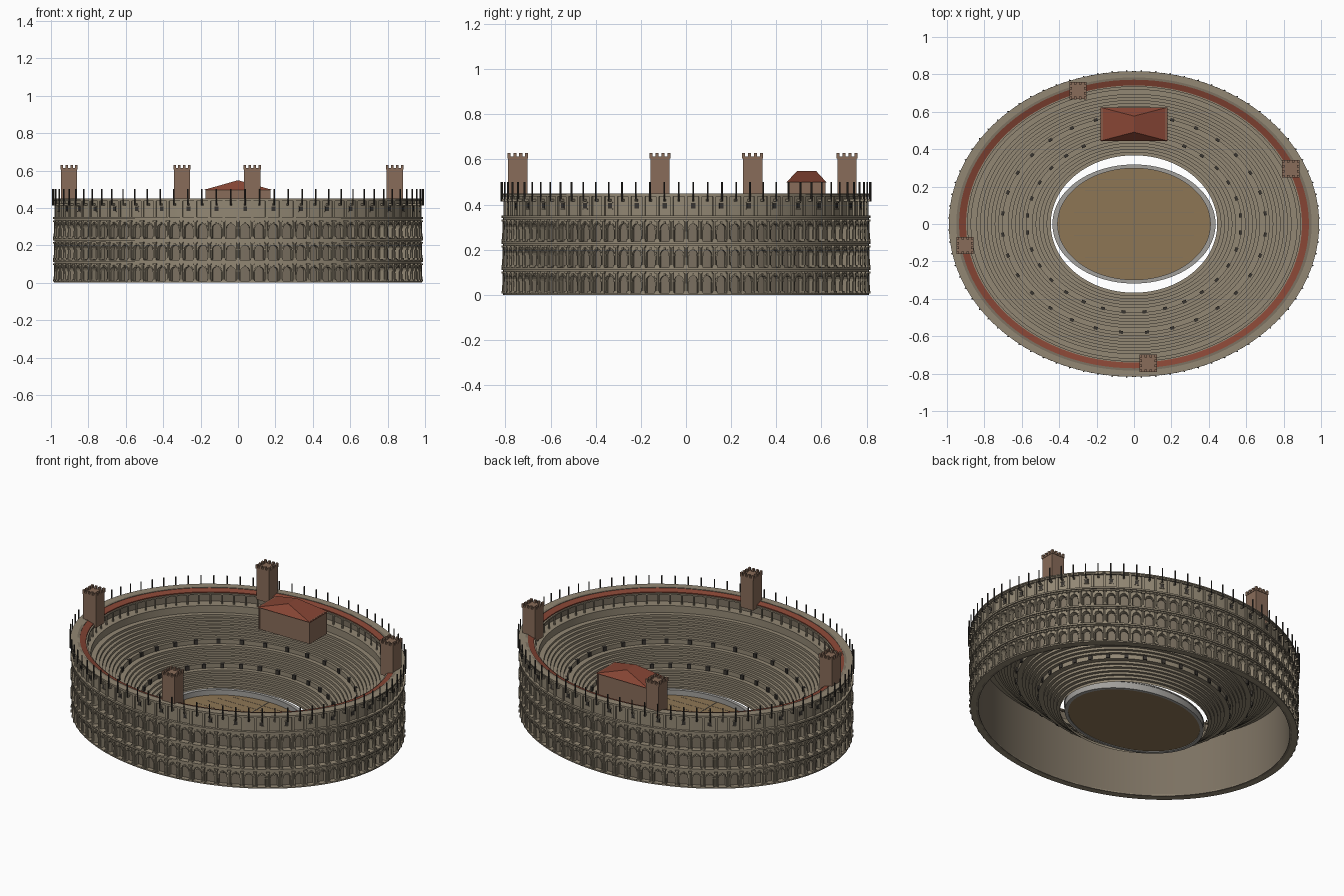
import bpy, bmesh, math
from mathutils import Matrix

if "Cube" in bpy.data.objects:
    bpy.data.objects.remove(bpy.data.objects["Cube"])

RATIO, BAYS = 0.825, 80
STEP = 2 * math.pi / BAYS


def material(name, rgb):
    m = bpy.data.materials.new(name)
    m.diffuse_color = (*rgb, 1)
    m.use_nodes = True
    m.node_tree.nodes["Principled BSDF"].inputs["Base Color"].default_value = m.diffuse_color
    return m


STONE = material("stone", (.29, .245, .175))
SHADE = material("shaded_stone", (.20, .165, .12))
BRICK = material("brick", (.25, .15, .10))
TILE = material("tile", (.24, .06, .035))
SAND = material("sand", (.27, .18, .09))
DARK = material("dark", (.04, .035, .03))
GREY = material("podium_grey", (.36, .35, .33))


def finish(bm, name, mat, smooth=False):
    bmesh.ops.recalc_face_normals(bm, faces=bm.faces)
    me = bpy.data.meshes.new(name)
    bm.to_mesh(me)
    bm.free()
    me.materials.append(mat)
    ob = bpy.data.objects.new(name, me)
    bpy.context.collection.objects.link(ob)
    if smooth:
        bpy.context.view_layer.objects.active = ob
        ob.select_set(True)
        bpy.ops.object.shade_smooth_by_angle(angle=math.radians(30))
        ob.select_set(False)
    return ob


def P(t, a, z, ratio=RATIO):
    return (a * math.cos(t), ratio * a * math.sin(t), z)


def lathe(bm, prof, closed=True, ratio=RATIO, n=160):
    rings = [[bm.verts.new(P(2 * math.pi * i / n, a, z, ratio)) for i in range(n)] for a, z in prof]
    pairs = list(zip(rings, rings[1:])) + ([(rings[-1], rings[0])] if closed else [])
    for p, q in pairs:
        for i in range(n):
            j = (i + 1) % n
            bm.faces.new((p[i], p[j], q[j], q[i]))


def ring(bm, a0, a1, z0, z1, ratio=RATIO):
    lathe(bm, [(a0, z0), (a1, z0), (a1, z1), (a0, z1)], True, ratio)


def frame(t, a, z):
    # placed on the ellipse, local x pointing outward
    n = math.atan2(math.sin(t), RATIO * math.cos(t))
    n = math.atan2(math.sin(t) / RATIO, math.cos(t))
    return Matrix.Translation(P(t, a, z)) @ Matrix.Rotation(n, 4, 'Z')


def box(bm, m, size):
    bmesh.ops.create_cube(bm, size=1, matrix=m @ Matrix.Diagonal((*size, 1)))


def block(bm, x, y, z, sx, sy, sz):
    box(bm, Matrix.Translation((x, y, z)), (sx, sy, sz))


def cyl(bm, m, r, h, n=8, r2=None):
    bmesh.ops.create_cone(bm, cap_ends=True, segments=n, radius1=r, radius2=r2 or r, depth=h, matrix=m)


# backing wall with its flat top
bm = bmesh.new()
ring(bm, .935, .95, 0, .45)
finish(bm, "inner_wall", SHADE, True)

# arcaded facade: front skin, reveals and raised arch mouldings
LEVELS = [(0, .115), (.115, .23), (.23, .345)]
FACE, BACK = .975, .95
bm = bmesh.new()
H, W, RV = STEP / 2, STEP * .31, .023
for z0, z1 in LEVELS:
    zb, zs = z0 + .008, z0 + .062
    phis = [math.pi * k / 8 for k in range(9)]
    arch = [(-W, zb)] + [(-W * math.cos(f), zs + RV * math.sin(f)) for f in phis] + [(W, zb)]
    mould = [(-W * 1.22 * math.cos(f), zs + (RV + .006) * math.sin(f)) for f in phis]
    edge = [(-H, zb), (-H, zs), (-H, zs + .025), (-H, z1), (-W * .4, z1), (0, z1),
            (W * .4, z1), (H, z1), (H, zs + .025), (H, zs), (H, zb)]
    for b in range(BAYS):
        t = (b + .5) * STEP

        def row(pts, a):
            return [bm.verts.new(P(t + u, a, z)) for u, z in pts]
        strips = [(row(edge, FACE), row(arch, FACE), row(arch, BACK)),
                  (row(mould, FACE), row(mould, FACE + .006), row(arch[1:-1], FACE + .006), row(arch[1:-1], FACE))]
        for s in strips:
            for p, q in zip(s, s[1:]):
                for i in range(len(p) - 1):
                    bm.faces.new((p[i], p[i + 1], q[i + 1], q[i]))
finish(bm, "arcade", STONE)

# engaged columns with bases, capitals, imposts and keystones
bm = bmesh.new()
for z0, z1 in LEVELS:
    for b in range(BAYS):
        t = b * STEP
        cyl(bm, frame(t, .977, z0 + .055), .0085, .092, 8, .007)
        box(bm, frame(t, .978, z0 + .012), (.022, .022, .010))
        box(bm, frame(t, .978, z0 + .099), (.022, .021, .009))
        box(bm, frame(t, .975, z0 + .062), (.008, .031, .005))
        box(bm, frame(t + H, .977, z0 + .089), (.014, .007, .012))
finish(bm, "half_columns", STONE)

# plinth, cornices and attic storey
bm = bmesh.new()
ring(bm, .935, .983, 0, .008)
for z in (.115, .23, .345):
    ring(bm, .945, .982, z - .012, z - .004)
    ring(bm, .945, .990, z - .004, z + .006)
ring(bm, .945, .972, .345, .445)
ring(bm, .935, .985, .436, .443)
ring(bm, .935, .990, .443, .45)
finish(bm, "cornices_and_attic", STONE, True)

bm = bmesh.new()
for b in range(BAYS):
    box(bm, frame(b * STEP, .975, .393), (.010, .014, .088))
    box(bm, frame((b + .5) * STEP, .980, .419), (.020, .010, .010))
for b in range(0, BAYS, 2):
    for dz in (-.014, .014):
        box(bm, frame((b + .5) * STEP, .973, .395 + dz), (.008, .026, .004))
finish(bm, "attic_pilasters", STONE)

bm = bmesh.new()
for b in range(0, BAYS, 2):
    box(bm, frame((b + .5) * STEP, .972, .395), (.006, .02, .024))
finish(bm, "attic_windows", DARK)

# awning masts
bm = bmesh.new()
for b in range(BAYS):
    cyl(bm, frame((b + .5) * STEP, .993, .457), .004, .086, 6)
finish(bm, "awning_masts", DARK)

# stepped seating, open shell with two walkways
prof = [(.445, .02)]
a, z = .445, .035
for rows in (6, 6, 8):
    for _ in range(rows):
        prof += [(a, z), (a + .0195, z)]
        a, z = a + .0195, z + .0137
    prof += [(a - .0195 + .0195, z - .0137), (a + .012, z - .0137)]
    a, z = a + .012, z + .013
prof += [(a, .365), (.937, .365)]
bm = bmesh.new()
lathe(bm, prof, closed=False)
finish(bm, "seating", STONE, True)

# entrance openings in the seating
bm = bmesh.new()
for a, z in ((.572, .119), (.705, .214)):
    for k in range(32):
        box(bm, frame((k + .5) * math.pi / 16, a, z), (.016, .022, .026))
finish(bm, "seating_entrances", DARK)

# top gallery: columns, beam and tiled ring roof
bm = bmesh.new()
for b in range(BAYS):
    cyl(bm, frame(b * STEP, .897, .395), .005, .062, 8)
ring(bm, .889, .905, .424, .432)
finish(bm, "gallery_columns", STONE)
bm = bmesh.new()
lathe(bm, [(.898, .432), (.937, .440), (.937, .448), (.898, .438)])
finish(bm, "gallery_roof", TILE, True)

# arena floor with plank seams, and podium ring
AR = .73
bm = bmesh.new()
lathe(bm, [(.001, .004), (.415, .004), (.415, .014), (.001, .014)], True, AR, 96)
finish(bm, "arena_floor", SAND)
bm = bmesh.new()
ring(bm, .41, .432, 0, .045, AR)
ring(bm, .408, .436, .040, .047, AR)
finish(bm, "podium_wall", GREY, True)
bm = bmesh.new()
block(bm, 0, 0, .0145, .006, .59, .002)
for k in range(-4, 5):
    y = k * .06
    block(bm, 0, y, .0143, 1.6 * .41 * math.sqrt(1 - (y / .3) ** 2), .002, .001)
finish(bm, "floor_seams", SHADE)

# four crenellated towers
for i, (x, y) in enumerate([(-.30, .713), (.838, .295), (-.903, -.115), (.076, -.745)]):
    bm = bmesh.new()
    block(bm, x, y, .513, .086, .086, .196)
    block(bm, x, y, .609, .092, .092, .008)
    for p in range(4):
        for q in range(4):
            if p in (0, 3) or q in (0, 3):
                block(bm, x + (p - 1.5) * .0262, y + (q - 1.5) * .0262, .62, .0135, .0135, .018)
    finish(bm, f"tower_{i + 1}", BRICK)

# pavilion over the back seats with a hipped roof
CY = .534
bm = bmesh.new()
block(bm, 0, CY, .43, .345, .165, .14)
for x in (-.17, -.06, .06, .17):
    block(bm, x, CY, .43, .008, .170, .14)
finish(bm, "pavilion", BRICK)
bm = bmesh.new()
lo = [bm.verts.new((sx * .18, CY + sy * .09, .497)) for sx, sy in ((-1, -1), (1, -1), (1, 1), (-1, 1))]
f, k = bm.verts.new((0, CY - .043, .548)), bm.verts.new((0, CY + .043, .548))
for face in (lo, (lo[0], lo[1], f), (lo[1], lo[2], k, f), (lo[2], lo[3], k), (lo[3], lo[0], f, k)):
    bm.faces.new(face)
finish(bm, "pavilion_roof", TILE)
